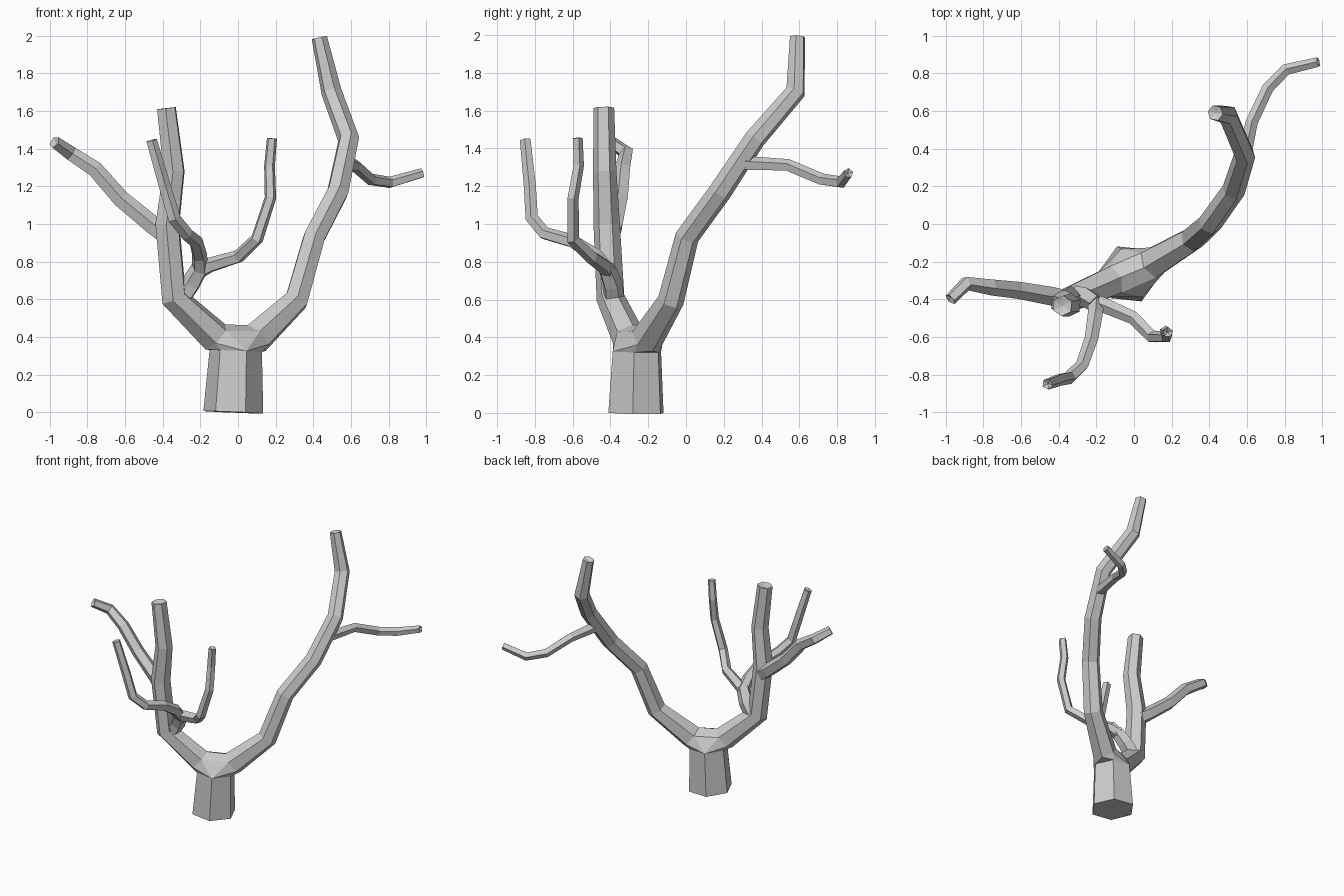
import bpy, bmesh, math
from mathutils import Vector

if "Cube" in bpy.data.objects:
    bpy.data.objects.remove(bpy.data.objects["Cube"])


def add_object(name, bm):
    bmesh.ops.recalc_face_normals(bm, faces=bm.faces)
    mesh = bpy.data.meshes.new(name)
    bm.to_mesh(mesh)
    bm.free()
    bpy.context.collection.objects.link(bpy.data.objects.new(name, mesh))


def rings(path, sides, up=(0, 0, 1), phase=0.0):
    """Rings of points along a path of (x, y, z, radius), with a twist-free frame."""
    pts = [Vector(p[:3]) for p in path]
    axis, out = Vector(up), []
    for i, p in enumerate(pts):
        a = (p - pts[i - 1]).normalized() if i else Vector()
        b = (pts[i + 1] - p).normalized() if i < len(pts) - 1 else Vector()
        t = (a + b).normalized()
        axis = (axis - t * axis.dot(t)).normalized()
        side = t.cross(axis)
        out.append([p + path[i][3] * (axis * math.cos(w) + side * math.sin(w))
                    for w in (phase + math.tau * k / sides for k in range(sides))])
    return out


def tube(name, path, sides=5, up=(0, 0, 1), phase=0.0, dent=0.015):
    """Faceted branch, closed at its far end by a slightly dented cap."""
    bm = bmesh.new()
    loops = [[bm.verts.new(v) for v in r] for r in rings(path, sides, up, phase)]
    for lo, hi in zip(loops, loops[1:]):
        for k in range(sides):
            n = (k + 1) % sides
            bm.faces.new((lo[k], lo[n], hi[n], hi[k]))
    bm.faces.new(loops[0][::-1])
    tip = bm.faces.new(loops[-1])
    if dent:
        back = (Vector(path[-2][:3]) - Vector(path[-1][:3])).normalized() * dent
        for v in bmesh.ops.poke(bm, faces=[tip])["verts"]:
            v.co += back
    add_object(name, bm)


# Hexagonal trunk
trunk = [(-0.025, -0.265, 0, 0.16), (-0.012, -0.26, 0.325, 0.14)]
tube("trunk", trunk, 6, up=(1, 0, 0), phase=math.radians(-6), dent=0)

# Two main limbs
right_limb = [(0.10, -0.205, 0.395, 0.088), (0.31, -0.08, 0.595, 0.07),
              (0.405, 0.005, 0.93, 0.064), (0.53, 0.18, 1.17, 0.062),
              (0.588, 0.365, 1.45, 0.058), (0.497, 0.58, 1.70, 0.055),
              (0.432, 0.59, 1.99, 0.042)]
left_limb = [(-0.12, -0.305, 0.40, 0.088), (-0.34, -0.40, 0.61, 0.075),
             (-0.375, -0.42, 1.00, 0.07), (-0.34, -0.43, 1.28, 0.062),
             (-0.38, -0.435, 1.615, 0.055)]
tube("right_limb", right_limb, 6)
tube("left_limb", left_limb, 6)

# Fork joining the trunk top to the first ring of each limb
bm = bmesh.new()
for ring in (rings(trunk, 6, (1, 0, 0), math.radians(-6))[-1],
             rings(right_limb, 6)[0], rings(left_limb, 6)[0]):
    for v in ring:
        bm.verts.new(v)
bmesh.ops.convex_hull(bm, input=bm.verts)
bmesh.ops.dissolve_limit(bm, angle_limit=math.radians(3), verts=bm.verts, edges=bm.edges)
add_object("fork", bm)

# Side branches and twigs
branches = {
    "right_branch": [(0.575, 0.31, 1.32, 0.04), (0.625, 0.54, 1.31, 0.034),
                     (0.71, 0.72, 1.235, 0.033), (0.81, 0.82, 1.22, 0.032),
                     (0.98, 0.86, 1.27, 0.027)],
    "left_branch": [(-0.38, -0.40, 0.94, 0.055), (-0.45, -0.38, 0.99, 0.052),
                    (-0.62, -0.35, 1.13, 0.048), (-0.76, -0.335, 1.29, 0.045),
                    (-0.89, -0.315, 1.375, 0.04), (-0.975, -0.40, 1.435, 0.034)],
    "low_branch": [(-0.31, -0.385, 0.60, 0.06), (-0.25, -0.39, 0.68, 0.055),
                   (-0.195, -0.425, 0.775, 0.048)],
    "low_right_twig": [(-0.22, -0.41, 0.74, 0.042), (-0.15, -0.435, 0.78, 0.042),
                       (0.0, -0.50, 0.825, 0.037), (0.10, -0.60, 0.92, 0.035),
                       (0.172, -0.60, 1.14, 0.032), (0.167, -0.57, 1.31, 0.03),
                       (0.18, -0.575, 1.455, 0.028)],
    "low_left_twig": [(-0.20, -0.41, 0.74, 0.045), (-0.205, -0.48, 0.83, 0.042),
                      (-0.225, -0.61, 0.91, 0.038), (-0.275, -0.75, 0.95, 0.036),
                      (-0.34, -0.815, 1.03, 0.036), (-0.39, -0.825, 1.2, 0.034),
                      (-0.46, -0.85, 1.445, 0.03)],
}
for name, path in branches.items():
    tube(name, path)
